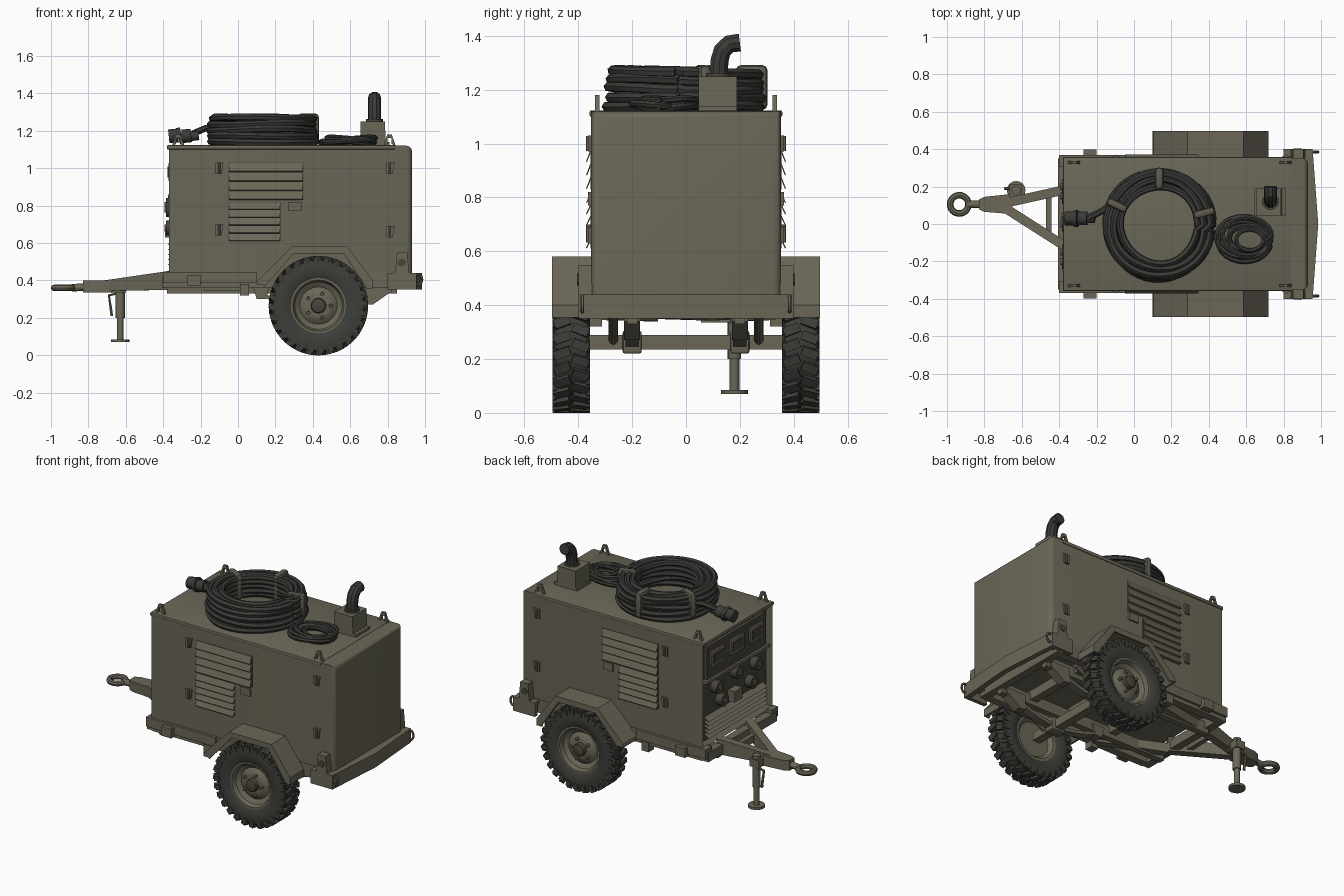
import bpy, bmesh, math, random
from mathutils import Matrix, Vector

if "Cube" in bpy.data.objects:
    bpy.data.objects.remove(bpy.data.objects["Cube"])
random.seed(4)

def material(name, c):
    m = bpy.data.materials.new(name)
    m.diffuse_color = (*c, 1)
    m.use_nodes = True
    m.node_tree.nodes["Principled BSDF"].inputs["Base Color"].default_value = m.diffuse_color
    return m
OLIVE = material("olive paint", (0.145, 0.134, 0.096))
DARK = material("dark panel", (0.062, 0.058, 0.045))
RUBBER = material("tyre rubber", (0.047, 0.047, 0.041))
CABLE = material("cable black", (0.042, 0.042, 0.038))
STRAP = material("strap canvas", (0.115, 0.107, 0.08))

def finish(name, bm, mats, M=None):
    if M:
        bm.transform(M)
    bmesh.ops.recalc_face_normals(bm, faces=bm.faces)
    me = bpy.data.meshes.new(name)
    bm.to_mesh(me)
    bm.free()
    for m in mats if isinstance(mats, list) else [mats]:
        me.materials.append(m)
    ob = bpy.data.objects.new(name, me)
    bpy.context.collection.objects.link(ob)
    return ob

def box(name, lo, hi, mat=OLIVE, bevel=0, M=None):
    lo, hi = Vector(lo), Vector(hi)
    bm = bmesh.new()
    bmesh.ops.create_cube(bm, size=1, matrix=Matrix.Translation((lo + hi) / 2) @ Matrix.Diagonal((*(hi - lo), 1)))
    if bevel:
        bmesh.ops.bevel(bm, geom=bm.edges[:], offset=bevel, segments=2, affect='EDGES', profile=0.5)
    return finish(name, bm, mat, M)

def prism(name, pts, a, b, plane="xz", mat=OLIVE):
    """Extrude a 2D outline from a to b along the axis that is left over."""
    put = {"xz": lambda p, t: (p[0], t, p[1]), "xy": lambda p, t: (p[0], p[1], t),
           "yz": lambda p, t: (t, p[0], p[1])}[plane]
    bm = bmesh.new()
    A, B = ([bm.verts.new(put(p, t)) for p in pts] for t in (a, b))
    bm.faces.new(A)
    bm.faces.new(B)
    for i in range(len(pts)):
        j = (i + 1) % len(pts)
        bm.faces.new((A[i], A[j], B[j], B[i]))
    return finish(name, bm, mat)

def lathe(name, prof, M, mat=OLIVE, n=24):
    """Spin (radius, height) points round local z."""
    bm = bmesh.new()
    rings = [[bm.verts.new((r * math.cos(2 * math.pi * k / n), r * math.sin(2 * math.pi * k / n), h))
              for k in range(n)] for r, h in prof]
    for A, B in zip(rings, rings[1:]):
        for k in range(n):
            bm.faces.new((A[k], A[k - 1], B[k - 1], B[k]))
    bmesh.ops.remove_doubles(bm, verts=bm.verts, dist=1e-5)
    return finish(name, bm, mat, M)

def rod(name, p, q, r, mat=OLIVE, n=16):
    p, q = Vector(p), Vector(q)
    M = Matrix.Translation(p) @ (q - p).to_track_quat('Z', 'Y').to_matrix().to_4x4()
    L = (q - p).length
    return lathe(name, [(0, 0), (r, 0), (r, L), (0, L)], M, mat, n)

def tube(name, pts, r, mat=CABLE, closed=False, res=1):
    cu = bpy.data.curves.new(name, 'CURVE')
    cu.dimensions, cu.bevel_depth, cu.bevel_resolution, cu.use_fill_caps = '3D', r, res, True
    sp = cu.splines.new('POLY')
    sp.points.add(len(pts) - 1)
    for v, p in zip(sp.points, pts):
        v.co = (*p, 1)
    sp.use_cyclic_u = closed
    tmp = bpy.data.objects.new(name + "_path", cu)
    me = bpy.data.meshes.new_from_object(tmp)
    bpy.data.objects.remove(tmp)
    me.materials.clear()
    me.materials.append(mat)
    ob = bpy.data.objects.new(name, me)
    bpy.context.collection.objects.link(ob)

def beam(name, p, q, w, h0, h1):
    """Box beam whose height changes from h0 to h1."""
    p, q = Vector(p), Vector(q)
    side = (q - p).cross(Vector((0, 0, 1))).normalized() * w / 2
    bm = bmesh.new()
    for c, h in ((p, h0), (q, h1)):
        for s in (-1, 1):
            for t in (-1, 1):
                bm.verts.new(c + side * s + Vector((0, 0, t * h / 2)))
    bmesh.ops.convex_hull(bm, input=bm.verts)
    return finish(name, bm, OLIVE)

# Housing with a recessed control panel at the hitch end
bm = bmesh.new()
bmesh.ops.create_cube(bm, size=1, matrix=Matrix.Translation((0.28, 0, 0.78)) @ Matrix.Diagonal((1.3, 0.706, 0.68, 1)))
rear = [e for e in bm.edges if all(v.co.x > 0.5 for v in e.verts) and min(v.co.z for v in e.verts) < 0.5
        and max(v.co.z for v in e.verts) > 1 or min(v.co.z for v in e.verts) > 1 and min(v.co.x for v in e.verts) > 0.5]
bmesh.ops.bevel(bm, geom=rear, offset=0.03, segments=3, affect='EDGES', profile=0.5)
end = min(bm.faces, key=lambda f: f.calc_center_median().x)
bmesh.ops.inset_region(bm, faces=[end], thickness=0.03)
bmesh.ops.translate(bm, verts=end.verts, vec=(0.03, 0, 0))
end.material_index = 1
finish("housing", bm, [OLIVE, DARK])
box("roof_lip", (-0.38, -0.358, 1.1), (0.84, 0.358, 1.123), bevel=0.006)

# Control panel: gauges, sockets, knobs, louvres
box("panel_upper", (-0.36, -0.30, 0.86), (-0.33, 0.30, 1.07), DARK)
for y in (-0.2, 0, 0.2):
    box("gauge_cover", (-0.372, y - 0.07, 0.93), (-0.35, y + 0.07, 1.03), OLIVE, 0.005)
    box("gauge_face", (-0.376, y - 0.05, 0.95), (-0.37, y + 0.05, 1.01), DARK)
box("panel_divider", (-0.375, -0.32, 0.84), (-0.335, 0.32, 0.86))
for y, z in ((-0.2, 0.78), (0, 0.8), (0.2, 0.78), (-0.15, 0.68), (0.15, 0.68)):
    rod("panel_socket", (-0.34, y, z), (-0.385, y, z), 0.04, DARK, 12)
    rod("panel_knob", (-0.38, y, z), (-0.392, y, z), 0.018, OLIVE, 8)
box("panel_latch", (-0.39, -0.02, 0.63), (-0.34, 0.06, 0.7))
for i in range(5):
    z = 0.485 + i * 0.027
    prism("panel_louvre", [(-0.375, z), (-0.37, z - 0.003), (-0.34, z + 0.017), (-0.34, z + 0.022)], -0.3, 0.3)

# Chassis rails, cross members and rear bumper
for s in (-1, 1):
    prism("chassis_rail", [(-0.4, 0.375), (-0.36, 0.36), (0.82, 0.36), (0.9, 0.4), (0.9, 0.445), (-0.4, 0.445)],
          s * 0.305, s * 0.356)
    box("rail_lip", (-0.4, min(s * 0.35, s * 0.37), 0.385), (0.1, max(s * 0.35, s * 0.37), 0.445))
    box("inner_rail", (-0.38, s * 0.2 - 0.02, 0.33), (0.85, s * 0.2 + 0.02, 0.4))
for x in (-0.39, 0.0, 0.3, 0.6, 0.84):
    box("cross_member", (x - 0.015, -0.35, 0.36), (x + 0.035, 0.35, 0.42))
outer = [(0.80, -0.4), (0.955, -0.4), (0.985, 0), (0.955, 0.4), (0.80, 0.4)]
inner = [(0.80, 0.375), (0.925, 0.375), (0.95, 0), (0.925, -0.375), (0.80, -0.375)]
prism("rear_bumper", outer + inner, 0.35, 0.43, "xy")
prism("bumper_shelf", outer, 0.42, 0.44, "xy")

# Drawbar, coupler and towing eye
tip = (-0.72, 0.105, 0.37)
beam("drawbar_left", tip, (-0.36, 0.185, 0.4), 0.05, 0.055, 0.1)
beam("drawbar_right", tip, (-0.36, -0.125, 0.4), 0.05, 0.055, 0.1)
beam("drawbar_left_tail", (-0.36, 0.185, 0.37), (0.3, 0.31, 0.37), 0.045, 0.06, 0.05)
beam("drawbar_right_tail", (-0.36, -0.125, 0.37), (0.05, -0.31, 0.37), 0.045, 0.06, 0.05)
box("drawbar_tie", (-0.47, -0.06, 0.365), (-0.44, 0.17, 0.41))
prism("coupler", [(-0.83, 0.08), (-0.8, 0.065), (-0.68, 0.055), (-0.66, 0.16), (-0.8, 0.145), (-0.83, 0.13)], 0.335, 0.4, "xy")
rod("coupler_shank", (-0.89, 0.105, 0.36), (-0.82, 0.105, 0.365), 0.02)
tube("towing_eye", [(-0.934 + 0.049 * math.cos(a * math.pi / 12), 0.105 + 0.049 * math.sin(a * math.pi / 12), 0.36)
                    for a in range(24)], 0.0175, OLIVE, True, 2)

# Jack stand
rod("jack_leg", (-0.63, 0.18, 0.08), (-0.63, 0.18, 0.3), 0.018)
rod("jack_sleeve", (-0.63, 0.18, 0.2), (-0.63, 0.18, 0.405), 0.025)
rod("jack_foot", (-0.63, 0.18, 0.07), (-0.63, 0.18, 0.085), 0.05)
box("jack_clamp", (-0.665, 0.12, 0.335), (-0.6, 0.21, 0.385))
tube("jack_handle", [(-0.65, 0.19, 0.33), (-0.69, 0.19, 0.32), (-0.68, 0.19, 0.25), (-0.675, 0.19, 0.21)], 0.008, OLIVE)

# Axle, springs, wheels and fenders
CX, CZ = 0.43, 0.265
box("axle", (CX - 0.027, -0.37, 0.235), (CX + 0.027, 0.37, 0.29))
tyre = [(0.14, -0.05), (0.16, -0.062), (0.215, -0.068), (0.242, -0.06), (0.25, -0.04),
        (0.25, 0.04), (0.242, 0.06), (0.215, 0.068), (0.16, 0.062), (0.14, 0.05), (0.14, -0.05)]
rim = [(0, -0.03), (0.11, -0.03), (0.13, -0.052), (0.148, -0.054), (0.148, 0.056), (0.137, 0.056), (0.127, 0.03),
       (0.1, 0.012), (0.078, 0.03), (0.06, 0.035), (0, 0.035)]
out = [(0.10, 0.375), (0.105, 0.4), (0.285, 0.58), (0.585, 0.58), (0.72, 0.40), (0.72, 0.355)]
for s in (-1, 1):
    W = Matrix(((1, 0, 0, CX), (0, 0, s, s * 0.426), (0, 1, 0, CZ), (0, 0, 0, 1)))
    lathe("tyre", tyre, W, RUBBER, 40)
    lathe("wheel_rim", rim, W, OLIVE, 24)
    lathe("wheel_hub", [(0, 0.03), (0.042, 0.03), (0.038, 0.06), (0.02, 0.066), (0, 0.066)], W, DARK, 12)
    bm = bmesh.new()
    for k in range(5):
        bmesh.ops.create_cone(bm, cap_ends=True, segments=6, radius1=0.011, radius2=0.009, depth=0.03,
                              matrix=Matrix.Rotation(k * 1.2566, 4, 'Z') @ Matrix.Translation((0.066, 0, 0.04)))
    finish("wheel_nuts", bm, OLIVE, W)
    bm = bmesh.new()
    for k in range(28):
        for t in (-1, 1):
            R = Matrix.Rotation((k + t * 0.25) * math.tau / 28, 4, 'Z')
            for r, h, size, skew in ((0.25, 0.034, (0.03, 0.034, 0.062), 0.35), (0.236, 0.062, (0.036, 0.03, 0.016), 0)):
                bmesh.ops.create_cube(bm, size=1, matrix=R @ Matrix.Translation((r, 0, t * h))
                                      @ Matrix.Rotation(t * skew, 4, 'X') @ Matrix.Diagonal((*size, 1)))
    finish("tyre_tread", bm, RUBBER, W)
    shrink = lambda d: [(CX - 0.02 + (x - CX + 0.02) * (1 - d / 0.3), z - d if z > 0.38 else z) for x, z in out][::-1]
    prism("fender", out + shrink(0.012), s * 0.345, s * 0.495)
    prism("fender_lip", out + shrink(0.035), s * 0.485, s * 0.497)
    # Leaf spring with clamps and hangers
    arc = [(0.12 + 0.062 * i, 0.335 - 0.07 * math.sin(math.pi * i / 10)) for i in range(11)]
    prism("leaf_spring", arc + [(x, z - 0.022) for x, z in arc[::-1]], s * 0.2 - 0.025, s * 0.2 + 0.025)
    box("spring_clamp", (CX - 0.05, s * 0.2 - 0.035, 0.22), (CX + 0.05, s * 0.2 + 0.035, 0.305), bevel=0.008)
    prism("spring_hanger", [(0.68, 0.27), (0.72, 0.27), (0.82, 0.34), (0.82, 0.37), (0.68, 0.37)], s * 0.17, s * 0.23)
    prism("front_hanger", [(0.08, 0.37), (0.1, 0.3), (0.15, 0.3), (0.17, 0.37)], s * 0.17, s * 0.23)
    rod("damper", (CX, s * 0.27, 0.26), (0.66, s * 0.27, 0.38), 0.018, OLIVE, 10)

    # Side louvre panels: wide upper bay, narrow lower bay
    Y = lambda d: s * (0.352 + d)
    for x1, z0, z1, n in ((0.35, 0.83, 1.03, 4), (0.23, 0.61, 0.82, 5)):
        prism("louvre_backing", [(-0.05, z0), (x1, z0), (x1, z1), (-0.05, z1)], Y(-0.002), Y(0.003), mat=DARK)
        p = (z1 - z0) / n
        for i in range(n):
            z = z0 + i * p
            prism("louvre_slat", [(Y(0.016), z), (Y(0.019), z + 0.004), (Y(0.003), z + p * 0.93), (Y(0), z + p * 0.8)],
                  -0.048, x1 - 0.005, "yz")
    prism("louvre_catch", [(0.27, 0.77), (0.34, 0.77), (0.34, 0.82), (0.27, 0.82)], Y(0), Y(0.012))
    # Hinges, tail lamps, brackets, tie rings, lifting eyes
    for x, z in ((-0.1, 1.0), (-0.1, 0.67), (0.815, 1.0), (0.815, 0.66)):
        prism("door_hinge", [(x - 0.02, z - 0.03), (x + 0.012, z - 0.03), (x + 0.022, z + 0.03), (x - 0.02, z + 0.03)], Y(0), Y(0.012))
        rod("hinge_pin", (x, Y(0.012), z - 0.028), (x, Y(0.012), z + 0.028), 0.007, OLIVE, 8)
    prism("lamp_box", [(0.84, 0.44), (0.915, 0.44), (0.905, 0.55), (0.85, 0.55)], Y(-0.01), Y(0.048))
    rod("lamp_lens", (0.875, Y(0.045), 0.495), (0.875, Y(0.052), 0.495), 0.022, DARK, 12)
    prism("side_reflector", [(-0.27, 0.37), (-0.2, 0.37), (-0.2, 0.43), (-0.27, 0.43)], Y(0), Y(0.045))
    prism("step_bracket", [(0.01, 0.32), (0.06, 0.32), (0.06, 0.38), (0.01, 0.38)], Y(-0.04), Y(0.015))
    tube("tie_ring", [(0.965 + 0.02 * math.cos(a * 0.628), s * 0.385, 0.405 + 0.03 * math.sin(a * 0.628))
                      for a in range(10)], 0.007, OLIVE, True)
    for x in (-0.32, 0.81):
        loop = [(x - 0.035, 1.115), (x - 0.012, 1.18), (x + 0.012, 1.18), (x + 0.035, 1.115),
                (x + 0.012, 1.13), (x + 0.01, 1.16), (x - 0.01, 1.16), (x - 0.012, 1.13)]
        prism("lifting_eye", loop, s * 0.322, s * 0.338)

# Exhaust box and bent pipe
prism("exhaust_box", [(0.645, 1.12), (0.81, 1.12), (0.81, 1.14), (0.79, 1.14), (0.785, 1.25), (0.655, 1.25), (0.655, 1.14), (0.645, 1.14)], 0.046, 0.19)
tube("exhaust_pipe", [(0.73, 0.12, 1.24), (0.73, 0.125, 1.31), (0.73, 0.135, 1.345), (0.73, 0.16, 1.37), (0.73, 0.2, 1.375)], 0.035, CABLE, res=3)
rod("exhaust_collar", (0.73, 0.12, 1.245), (0.73, 0.12, 1.262), 0.045, DARK)

# Large cable coil: one long wound path
pts = []
for t in range(15):
    layer, ph, amp = t // 3, random.uniform(0, 6.28), random.uniform(0.003, 0.009)
    r0 = (0.217, 0.252, 0.285)[t % 3] - 0.003 * layer
    for k in range(48):
        a = k * math.tau / 48
        r = r0 + amp * math.sin(3 * a + ph)
        z = 1.14 + 0.031 * layer + amp * 0.7 * math.sin(2 * a + ph * 2) - 0.008 * math.sin(a) * layer / 4
        pts.append((0.135 + r * math.cos(a), r * math.sin(a) - 0.005, z))
tube("cable_coil", pts, 0.0185)
for deg in (15, 90, 155):
    M = Matrix.Translation((0.135, -0.005, 0)) @ Matrix.Rotation(math.radians(deg), 4, 'Z')
    box("coil_strap", (0.19, -0.022, 1.125), (0.308, 0.022, 1.292), STRAP, 0.02, M)
tube("cable_tail", [(-0.04, 0.16, 1.2), (-0.1, 0.12, 1.225), (-0.17, 0.07, 1.215), (-0.24, 0.035, 1.185)], 0.018)
for a, b, r in ((-0.25, -0.21, 0.025), (-0.3, -0.25, 0.036), (-0.32, -0.3, 0.045), (-0.37, -0.32, 0.037)):
    rod("cable_plug", (a, 0.03, 1.17), (b, 0.03, 1.175), r, CABLE, 12)

# Small loose cable coil
pts = []
for t in range(9):
    r, ph = random.uniform(0.045, 0.115), random.uniform(0, 6.28)
    for k in range(24):
        a = k * math.tau / 24
        pts.append((0.6 + 1.3 * r * math.cos(a) + 0.02 * math.sin(ph), -0.08 + r * math.sin(a) + 0.015 * math.cos(ph),
                    1.133 + 0.0035 * t + 0.006 * math.sin(2 * a + ph)))
tube("small_cable_coil", pts, 0.0125)

# Smooth only the gently curved surfaces
bpy.ops.object.select_all(action='SELECT')
bpy.context.view_layer.objects.active = bpy.data.objects["housing"]
bpy.ops.object.shade_smooth_by_angle(angle=math.radians(32))
